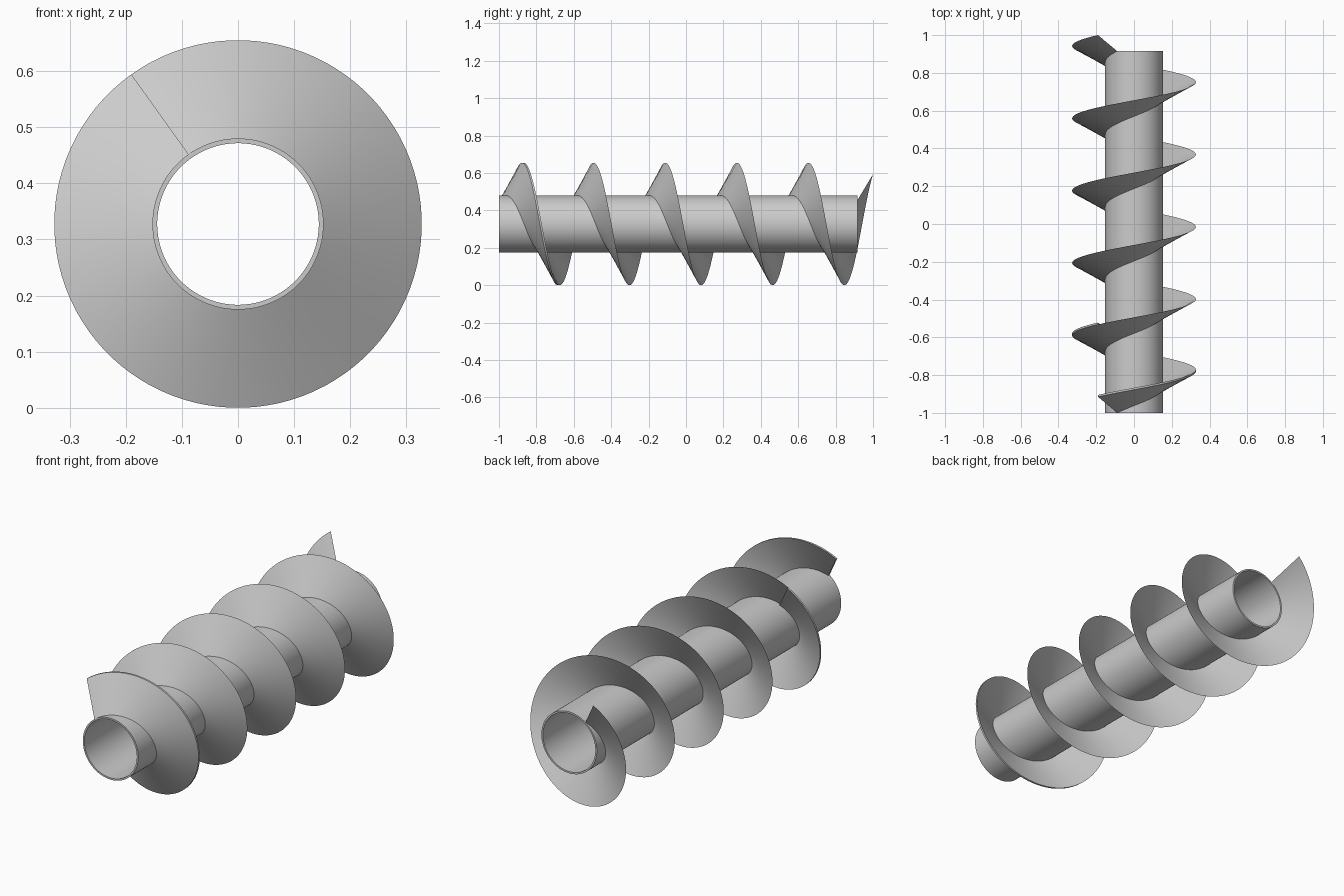
import bpy, bmesh, math

if "Cube" in bpy.data.objects:
    bpy.data.objects.remove(bpy.data.objects["Cube"])

AXIS_Z = 0.3275
R_OUT, R_TUBE, R_BORE = 0.3275, 0.1525, 0.144
PITCH, TURNS, STEPS = 0.383, 5, 96
START = math.radians(125.6)
RAKE = 0.085   # rim sits further back than the root


def finish(bm, name, colour=None):
    me = bpy.data.meshes.new(name)
    bm.to_mesh(me)
    bm.free()
    ob = bpy.data.objects.new(name, me)
    bpy.context.collection.objects.link(ob)
    bpy.context.view_layer.objects.active = ob
    ob.select_set(True)
    bpy.ops.object.shade_smooth_by_angle(angle=math.radians(35))
    ob.select_set(False)
    if colour:
        mat = bpy.data.materials.new(name + "_paint")
        mat.diffuse_color = colour
        mat.use_nodes = True
        mat.node_tree.nodes["Principled BSDF"].inputs["Base Color"].default_value = mat.diffuse_color
        me.materials.append(mat)
    return ob


def sweep(name, profile, turns, first=0, pitch=0.0, closed=True, colour=None):
    """Sweep an (r, y) profile clockwise round the long axis, with caps if it is a solid helix."""
    bm = bmesh.new()
    rings = []
    ring_total = round(turns * STEPS)
    for i in range(ring_total + (1 if pitch else 0)):
        t = first + i / STEPS
        a = START - t * 2 * math.pi
        rings.append([bm.verts.new((r * math.cos(a), y + pitch * t, AXIS_Z + r * math.sin(a)))
                      for r, y in profile])
    n = len(profile)
    for i in range(ring_total):
        p, q = rings[i], rings[(i + 1) % len(rings)]
        for k in range(n if closed else n - 1):
            m = (k + 1) % n
            bm.faces.new((p[k], p[m], q[m], q[k]))
    if pitch and closed:
        bm.faces.new(rings[0])
        bm.faces.new(rings[-1])
    bmesh.ops.recalc_face_normals(bm, faces=bm.faces)
    return finish(bm, name, colour)


# Hollow central shaft
sweep("shaft", [(R_BORE, -1), (R_TUBE, -1), (R_TUBE, 0.917), (R_BORE, 0.917)], 1)

# First turn of the flight: a thicker plate
T = 0.01
sweep("leading_flight", [(R_TUBE, -1), (R_OUT, -1 + RAKE),
                         (R_OUT, -1 + RAKE + T), (R_TUBE, -1 + T)], 1, 0, PITCH)

# Remaining turns: thin sheet
sweep("flight", [(R_TUBE, -1), (R_OUT, -1 + RAKE)], TURNS - 1, 1, PITCH,
      closed=False, colour=(0.8, 0.8, 0.8, 1))
